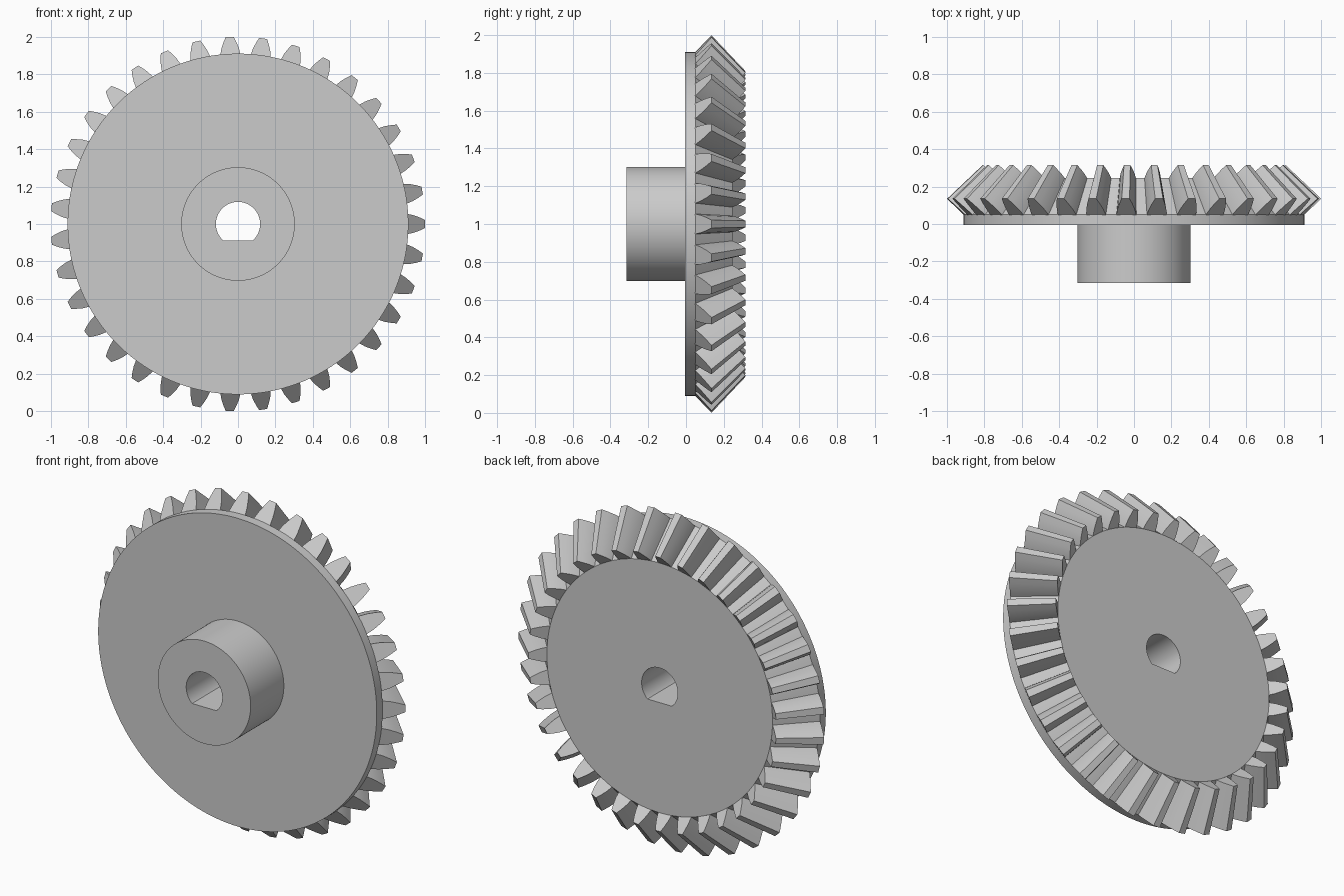
import bpy
import bmesh
from math import sin, cos, pi, tau, radians

cube = bpy.data.objects.get("Cube")
if cube:
    bpy.data.objects.remove(cube, do_unlink=True)

TEETH = 35
SEGMENTS = TEETH * 8
CENTRE_Z = 1.0
APEX_Y = 1.08          # point where all tooth edges converge
INNER = 0.81           # scale of the tooth's small end towards the apex
ROOT = (0.91, 0.05)    # radius, y at the large end
TIP = (1.0, 0.135)
BACK = 0.315
BORE, FLAT = 0.118, 0.087

steel = bpy.data.materials.new("plain grey")
steel.use_nodes = True
grey = (0.6, 0.6, 0.6, 1)
steel.diffuse_color = grey
steel.node_tree.nodes["Principled BSDF"].inputs["Base Color"].default_value = grey


def place(r, w, y, a):
    """Radius, sideways offset and depth, turned by angle a about the axle."""
    return (r * cos(a) - w * sin(a), y, CENTRE_Z + r * sin(a) + w * cos(a))


def to_apex(r, y):
    return r * INNER, APEX_Y - (APEX_Y - y) * INNER


def finish(bm, name):
    bmesh.ops.recalc_face_normals(bm, faces=bm.faces)
    mesh = bpy.data.meshes.new(name)
    bm.to_mesh(mesh)
    bm.free()
    mesh.materials.append(steel)
    ob = bpy.data.objects.new(name, mesh)
    bpy.context.collection.objects.link(ob)
    bpy.ops.object.select_all(action='DESELECT')
    ob.select_set(True)
    bpy.context.view_layer.objects.active = ob
    bpy.ops.object.shade_smooth_by_angle(angle=radians(25))
    return ob


def bore_radius(a):
    """D-shaped bore: a circle cut off by a flat at the bottom."""
    return min(BORE, FLAT / -sin(a)) if sin(a) < 0 else BORE


# Body: hub, disc and root cone turned around the D-shaped bore
inner_root = to_apex(*ROOT)
outline = [(None, -BACK), (0.303, -BACK), (0.303, -0.005), (ROOT[0], -0.005),
           ROOT, inner_root, (None, inner_root[1])]
bm = bmesh.new()
rings = []
for i in range(SEGMENTS):
    a = tau * i / SEGMENTS
    rings.append([bm.verts.new(place(r or bore_radius(a), 0, y, a)) for r, y in outline])
for i, ring in enumerate(rings):
    following = rings[(i + 1) % SEGMENTS]
    for j in range(len(outline)):
        k = (j + 1) % len(outline)
        bm.faces.new((ring[j], ring[k], following[k], following[j]))
finish(bm, "gear_body")

# Teeth: curved-flank section lofted from the large end towards the apex
flank = [(-0.08, 0.054), (0, 0.053), (0.35, 0.046), (0.7, 0.034), (1, 0.021)]
section = [(t, w) for t, w in flank] + [(t, -w) for t, w in reversed(flank)]
bm = bmesh.new()
for n in range(TEETH):
    a = tau * n / TEETH
    large, small = [], []
    for t, w in section:
        r = ROOT[0] + (TIP[0] - ROOT[0]) * t
        y = ROOT[1] + (TIP[1] - ROOT[1]) * t
        large.append(bm.verts.new(place(r, w, y, a)))
        r, y = to_apex(r, y)
        small.append(bm.verts.new(place(r, w * INNER, y, a)))
    bm.faces.new(large)
    bm.faces.new(small[::-1])
    for j in range(len(section)):
        k = (j + 1) % len(section)
        bm.faces.new((large[j], small[j], small[k], large[k]))
finish(bm, "gear_teeth")
